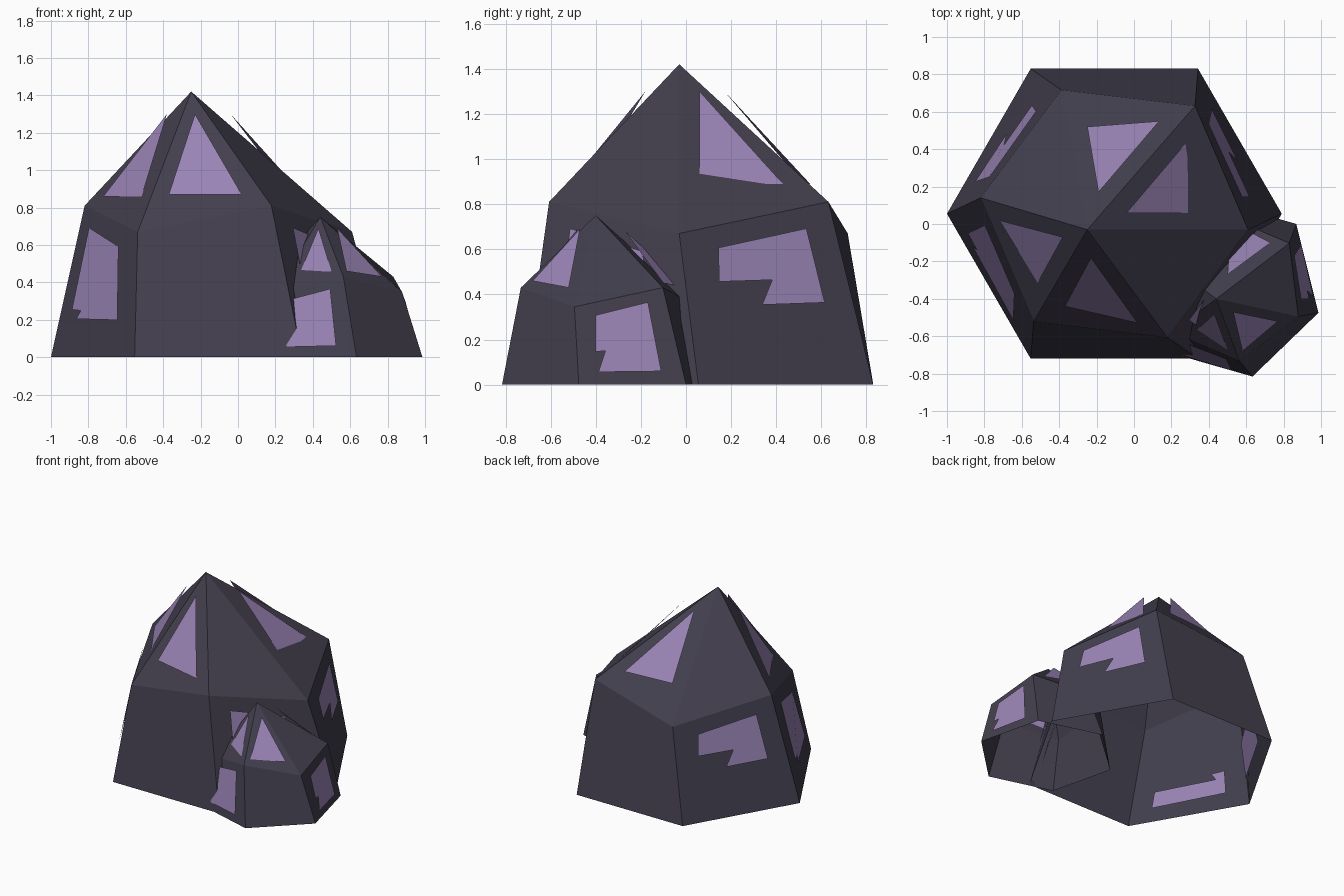
import bpy, bmesh, math
from mathutils import Vector

if "Cube" in bpy.data.objects:
    bpy.data.objects.remove(bpy.data.objects["Cube"])


def material(name, rgb):
    m = bpy.data.materials.new(name)
    m.diffuse_color = (*rgb, 1)
    m.use_nodes = True
    m.node_tree.nodes["Principled BSDF"].inputs["Base Color"].default_value = m.diffuse_color
    return m


STONE = material("dark_stone", (0.055, 0.049, 0.075))
PURPLE = material("purple_facet", (0.32, 0.23, 0.46))


def mesh_object(name, verts, faces, mat):
    me = bpy.data.meshes.new(name)
    me.from_pydata([tuple(v) for v in verts], [], faces)
    me.materials.append(mat)
    ob = bpy.data.objects.new(name, me)
    bpy.context.collection.objects.link(ob)
    return ob


def ring(center, radius, start, heights):
    return [Vector((center[0] + radius * math.cos(math.radians(start + 60 * i)),
                    center[1] + radius * math.sin(math.radians(start + 60 * i)),
                    heights[i % 2])) for i in range(6)]


def crystal(name, center, r_base, a_base, r_mid, a_mid, heights, apex):
    """Open hexagonal shell: tapering walls with a zigzag rim and a pointed cap."""
    base = ring(center, r_base, a_base, (0, 0))
    mid = ring(center, r_mid, a_mid, heights)
    faces = []
    for i in range(6):
        j = (i + 1) % 6
        faces += [(j, 6 + j, 6 + i, i), (6 + i, 6 + j, 12)]
    mesh_object(name, base + mid + [Vector(apex)], faces, STONE)
    return base, mid


def wall_panel(name, shell, i, uv, offset):
    """Facet laid on wall i; u runs left to right seen from outside, v runs up."""
    base, mid = shell
    j = (i + 1) % 6
    a, b, c, d = base[i], base[j], mid[j], mid[i]
    n = (c - a).cross(d - b).normalized()
    pts = [a.lerp(b, u).lerp(d.lerp(c, u), v) + n * offset for u, v in uv]
    mesh_object(name, pts, [tuple(range(len(pts)))], PURPLE)


def cap_panel(name, pts):
    mesh_object(name, pts, [(0, 1, 2)], PURPLE)


# Crystal shells
big = crystal("large_crystal", (-0.105, 0.055), 0.895, 0, 0.72, -6.8,
              (0.67, 0.81), (-0.25, -0.03, 1.42))
small = crystal("small_crystal", (0.515, -0.34), 0.49, -16, 0.395, -23,
                (0.345, 0.43), (0.44, -0.40, 0.75))

# Wall facets: outer notched shape, and the strip that shows inside the shell
TALL = [(.19, .88), (.72, .83), (.79, .28), (.25, .26), (.29, .32), (.17, .32)]
TALL_IN = [(.17, .32), (.29, .32), (.25, .26), (.79, .28), (.80, .12), (.17, .12)]
STEP = [(.23, .86), (.81, .88), (.82, .46), (.44, .48), (.53, .62), (.20, .65)]
STEP_IN = [(.20, .65), (.53, .62), (.44, .48), (.82, .46), (.82, .14), (.20, .14)]
SMALL = [(.22, .84), (.80, .88), (.79, .14), (.19, .15), (.28, .40), (.18, .40)]

for label, i, outer, inner in (("right", 0, STEP, STEP_IN),
                               ("back_left", 2, STEP, STEP_IN),
                               ("front_left", 3, TALL, TALL_IN),
                               ("front_right", 5, TALL, TALL_IN)):
    wall_panel("large_wall_facet_" + label, big, i, outer, 0.015)
    wall_panel("large_inner_facet_" + label, big, i, inner, -0.04)
for label, i in (("right", 0), ("front", 4)):
    wall_panel("small_wall_facet_" + label, small, i, SMALL, 0.01)

# Cap facets, tips lifted slightly off the stone
CAPS = {
    "large_cap_facet_front": [(-.23, -.18, 1.30), (-.37, -.44, .87), (.02, -.53, .87)],
    "large_cap_facet_left": [(-.38, -.07, 1.30), (-.72, .02, .86), (-.515, -.315, .86)],
    "large_cap_facet_right": [(-.04, .06, 1.30), (.33, .06, .89), (.275, .43, .89)],
    "large_cap_facet_back": [(-.19, .17, 1.30), (.135, .55, .89), (-.25, .52, .89)],
    "small_cap_facet_front": [(.43, -.48, .69), (.31, -.59, .40), (.50, -.67, .46)],
    "small_cap_facet_right": [(.53, -.47, .69), (.58, -.68, .46), (.77, -.52, .43)],
    "small_cap_facet_back": [(.50, -.27, .68), (.73, -.10, .45), (.52, .01, .43)],
}
for name, pts in CAPS.items():
    cap_panel(name, pts)
